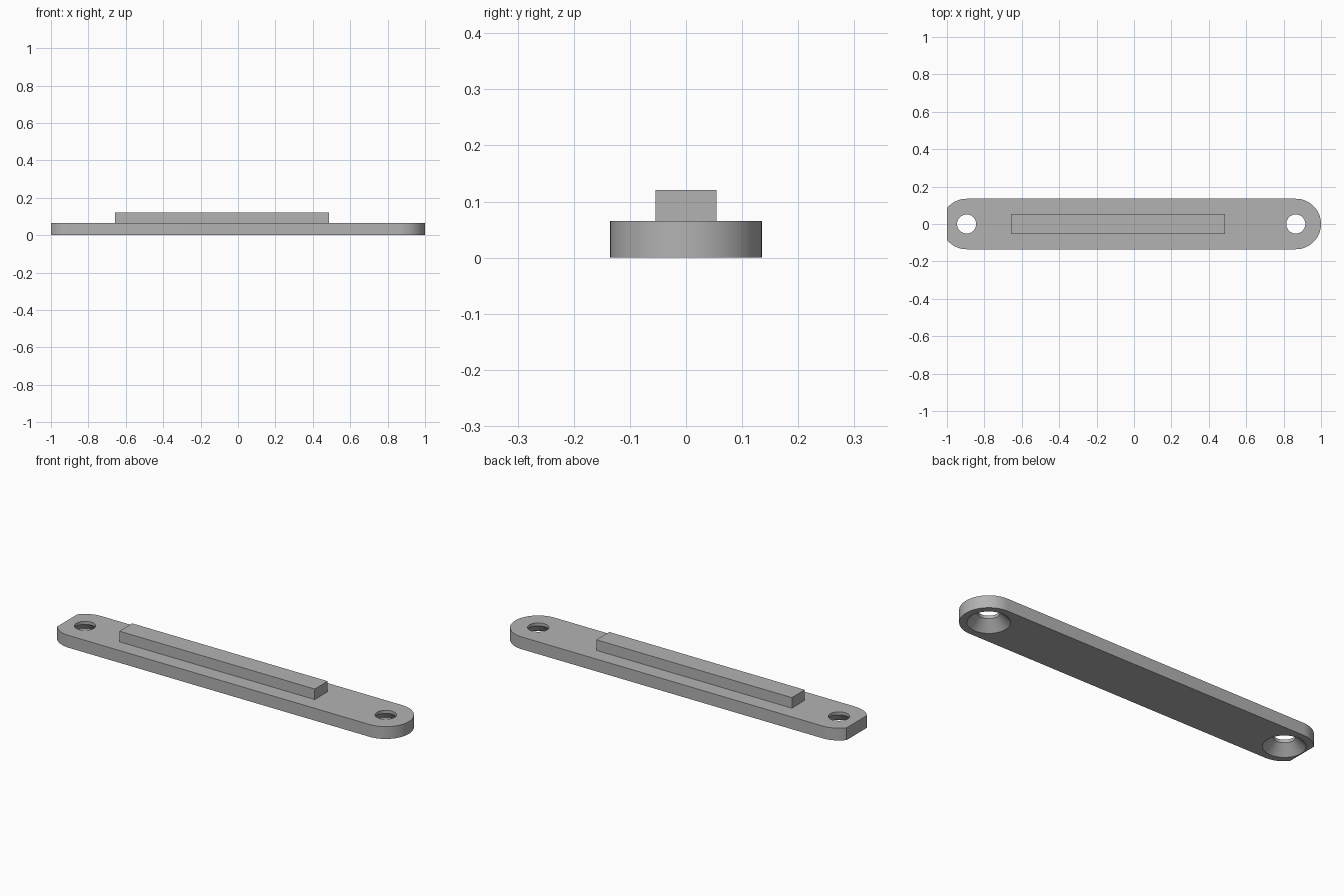
import bpy, bmesh
from math import sin, cos, pi, asin, radians

if "Cube" in bpy.data.objects:
    bpy.data.objects.remove(bpy.data.objects["Cube"])

WIDTH_R = 0.135       # half width and end radius
BASE_H = 0.065
BAR_TOP = 0.121
HOLE_R, SINK_R = 0.051, 0.1
LEFT_C, RIGHT_C = 0.865, -0.895   # hole centres along x

grey = bpy.data.materials.new("plain grey")
grey.use_nodes = True
colour = (0.45, 0.45, 0.45, 1)
grey.diffuse_color = colour
grey.node_tree.nodes["Principled BSDF"].inputs["Base Color"].default_value = colour


def make_object(name, bm):
    bmesh.ops.recalc_face_normals(bm, faces=bm.faces)
    mesh = bpy.data.meshes.new(name)
    bm.to_mesh(mesh)
    bm.free()
    mesh.materials.append(grey)
    obj = bpy.data.objects.new(name, mesh)
    bpy.context.collection.objects.link(obj)
    return obj


def extrude_outline(name, points, z0, z1):
    bm = bmesh.new()
    face = bm.faces.new([bm.verts.new((x, y, z0)) for x, y in points])
    top = bmesh.ops.extrude_face_region(bm, geom=[face])["geom"]
    verts = [v for v in top if isinstance(v, bmesh.types.BMVert)]
    bmesh.ops.translate(bm, verts=verts, vec=(0, 0, z1 - z0))
    return make_object(name, bm)


def arc(cx, start, end, steps):
    angles = [start + (end - start) * i / steps for i in range(steps + 1)]
    return [(cx + WIDTH_R * cos(a), WIDTH_R * sin(a)) for a in angles]


def countersink_cutter(cx):
    # Revolved profile: cone below, straight bore above
    slope = SINK_R - HOLE_R
    profile = [(SINK_R + 0.01, -0.01), (HOLE_R, slope), (HOLE_R, BASE_H + 0.02)]
    n = 64
    bm = bmesh.new()
    rings = [[bm.verts.new((cx + r * cos(2 * pi * i / n), r * sin(2 * pi * i / n), z))
              for i in range(n)] for r, z in profile]
    for low, high in zip(rings, rings[1:]):
        for i in range(n):
            j = (i + 1) % n
            bm.faces.new((low[i], low[j], high[j], high[i]))
    bm.faces.new(rings[0])
    bm.faces.new(rings[-1])
    cutter = make_object("hole_cutter", bm)
    cutter.hide_render = True
    return cutter


# Base strip: full round on one end, round trimmed flat on the other
trim = asin((1 + RIGHT_C) / WIDTH_R)
outline = (arc(LEFT_C, -pi / 2, pi / 2, 48)
           + arc(RIGHT_C, pi / 2, pi / 2 + trim, 16)
           + arc(RIGHT_C, 3 * pi / 2 - trim, 3 * pi / 2, 16))
base = extrude_outline("base_strip", outline, 0, BASE_H)

# Countersunk screw holes
bpy.context.view_layer.objects.active = base
for cx in (LEFT_C, RIGHT_C):
    cutter = countersink_cutter(cx)
    mod = base.modifiers.new("screw_hole", "BOOLEAN")
    mod.operation = "DIFFERENCE"
    mod.solver = "EXACT"
    mod.object = cutter
    bpy.ops.object.modifier_apply(modifier=mod.name)
    bpy.data.objects.remove(cutter)

bpy.ops.object.select_all(action="DESELECT")
base.select_set(True)
bpy.ops.object.shade_smooth_by_angle(angle=radians(30))

# Raised bar on top
x0, x1, y = -0.657, 0.487, 0.054
extrude_outline("raised_bar", [(x0, -y), (x1, -y), (x1, y), (x0, y)], BASE_H, BAR_TOP)
